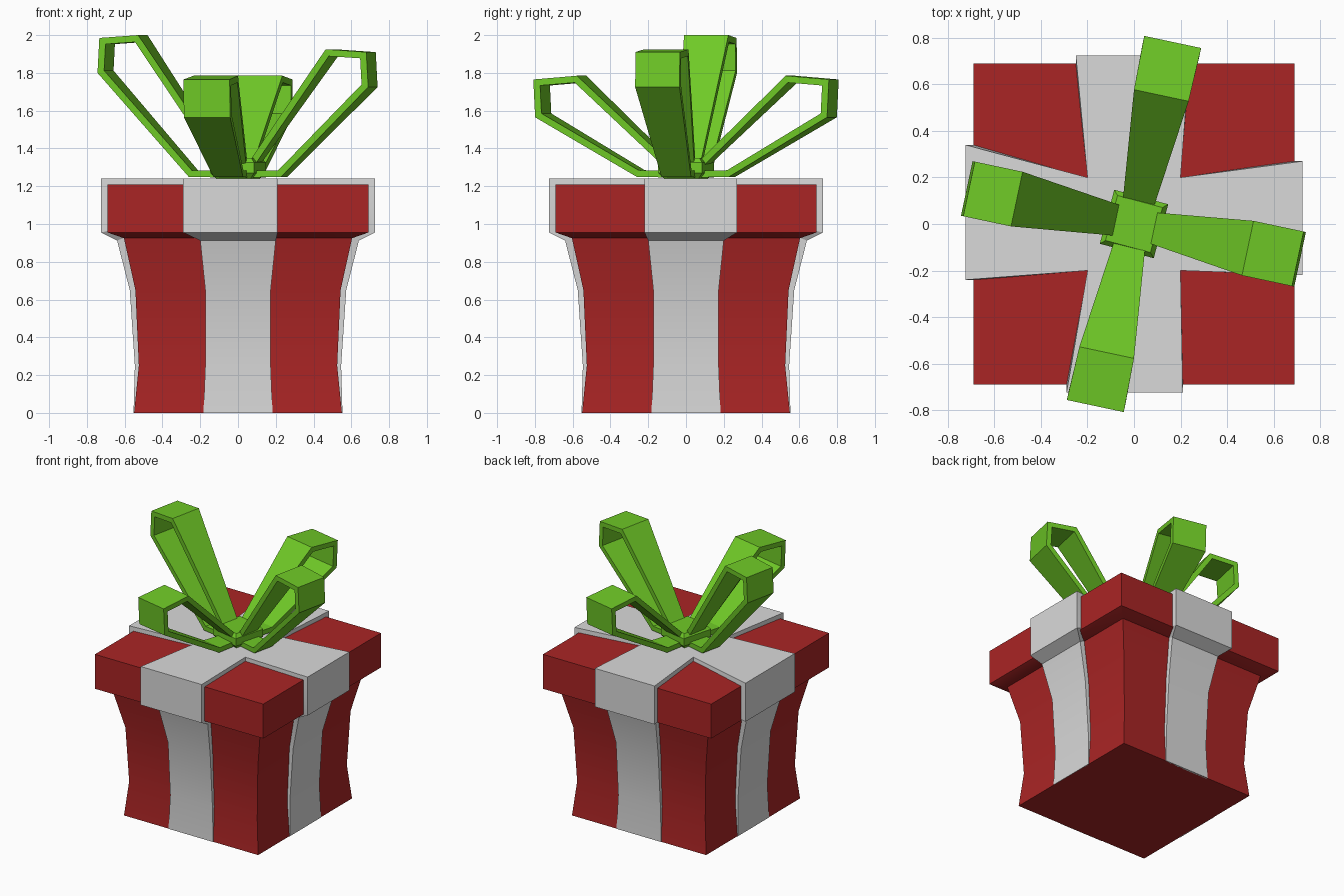
import bpy, bmesh, math
from mathutils import Matrix, Vector

if "Cube" in bpy.data.objects:
    bpy.data.objects.remove(bpy.data.objects["Cube"])


def material(name, rgb):
    m = bpy.data.materials.new(name)
    m.use_nodes = True
    m.diffuse_color = (*rgb, 1)
    m.node_tree.nodes["Principled BSDF"].inputs["Base Color"].default_value = (*rgb, 1)
    return m


RED = material("deep red", (0.40, 0.018, 0.018))
GREY = material("pale grey", (0.70, 0.70, 0.70))
GREEN = material("leaf green", (0.16, 0.59, 0.02))


def finish(name, bm, mat, smooth=True):
    bmesh.ops.remove_doubles(bm, verts=bm.verts, dist=0.0005)
    bmesh.ops.recalc_face_normals(bm, faces=bm.faces)
    mesh = bpy.data.meshes.new(name)
    bm.to_mesh(mesh)
    bm.free()
    mesh.materials.append(mat)
    ob = bpy.data.objects.new(name, mesh)
    bpy.context.collection.objects.link(ob)
    if smooth:
        bpy.ops.object.select_all(action="DESELECT")
        ob.select_set(True)
        bpy.context.view_layer.objects.active = ob
        bpy.ops.object.shade_smooth_by_angle(angle=math.radians(25))
    return ob


def square_loft(name, profile, mat, turn=0):
    """Stack of square rings given as (half width, height), capped at both ends."""
    bm = bmesh.new()
    spin = Matrix.Rotation(math.radians(turn), 3, "Z")
    rings = [[bm.verts.new(spin @ Vector((sx * h, sy * h, z)))
              for sx, sy in ((-1, -1), (1, -1), (1, 1), (-1, 1))] for h, z in profile]
    for a, b in zip(rings, rings[1:]):
        for i in range(4):
            j = (i + 1) % 4
            bm.faces.new((a[i], a[j], b[j], b[i]))
    bm.faces.new(rings[0])
    bm.faces.new(rings[-1])
    return finish(name, bm, mat)


# Box with a waisted body and an overhanging lid
square_loft("box_body", [(0.55, 0), (0.525, 0.25), (0.543, 0.65), (0.605, 0.93)], RED)
square_loft("box_lid", [(0.59, 0.92), (0.69, 0.955), (0.69, 1.21)], RED)

# Wrapping ribbon: four arms, each a closed band from the lid centre to the floor
OUTER = [(0, 1.24), (0.2, 1.24), (0.725, 1.24), (0.725, 0.955),
         (0.64, 0.912), (0.573, 0.65), (0.546, 0.25), (0.553, 0)]
INNER = [(0, 1.2), (0.2, 1.2), (0.68, 1.2), (0.68, 0.965),
         (0.585, 0.935), (0.53, 0.65), (0.515, 0.25), (0.54, 0)]
LID_ENDS = [(-0.29, 0.21), (-0.22, 0.27), (-0.24, 0.25), (-0.34, 0.24)]

bm = bmesh.new()
for k, end in enumerate(LID_ENDS):
    spin = Matrix.Rotation(k * math.pi / 2, 3, "Z")
    widths = [(0, 0), (-0.2, 0.2), end, end] + [(-w, w) for w in (0.2, 0.173, 0.173, 0.183)]
    sections = []
    for (ro, zo), (ri, zi), (u0, u1) in zip(OUTER, INNER, widths):
        corners = ((u0, -ro, zo), (u1, -ro, zo), (u1, -ri, zi), (u0, -ri, zi))
        sections.append([bm.verts.new(spin @ Vector(c)) for c in corners])
    for n, (a, b) in enumerate(zip(sections, sections[1:])):
        for i in range(4):
            j = (i + 1) % 4
            if n == 0 and i % 2:      # sides meeting the neighbouring arm stay open
                continue
            if n == 0:                # wedge reaching the centre
                bm.faces.new((a[i], b[j], b[i]))
            else:
                bm.faces.new((a[i], a[j], b[j], b[i]))
    bm.faces.new(sections[-1])
finish("wrapping_ribbon", bm, GREY)


# Bow loops: a tapering band bent along (radius, height, width) points
def bow_loop(name, path, turn):
    bm = bmesh.new()
    spin = Matrix.Rotation(math.radians(turn), 3, "Z")
    rows = [[bm.verts.new(spin @ Vector((r, s * w / 2, z))) for s in (-1, 1)]
            for r, z, w in path]
    for a, b in zip(rows, rows[1:]):
        bm.faces.new((a[0], b[0], b[1], a[1]))
    ob = finish(name, bm, GREEN, smooth=False)
    # the lowest strip must face down so the thickness grows inward
    if ob.data.polygons[0].normal.z > 0:
        ob.data.flip_normals()
    mod = ob.modifiers.new("thickness", "SOLIDIFY")
    mod.thickness = 0.035
    mod.offset = -1
    mod.use_even_offset = True


LOW = [(0.02, 1.245, 0.13), (0.25, 1.25, 0.16), (0.79, 1.565, 0.25),
       (0.80, 1.765, 0.25), (0.565, 1.785, 0.24), (0.06, 1.31, 0.13)]
MID = [(0.02, 1.245, 0.13), (0.25, 1.25, 0.16), (0.73, 1.725, 0.24),
       (0.72, 1.91, 0.24), (0.5, 1.925, 0.24), (0.06, 1.31, 0.13)]
HIGH = [(0.02, 1.245, 0.13), (0.25, 1.25, 0.16), (0.735, 1.80, 0.24),
        (0.725, 1.985, 0.24), (0.515, 2.0, 0.24), (0.06, 1.32, 0.13)]
TWIST = -12
bow_loop("bow_loop_front", LOW, -90 + TWIST)
bow_loop("bow_loop_back", LOW, 90 + TWIST)
bow_loop("bow_loop_left", MID, TWIST)
bow_loop("bow_loop_right", HIGH, 180 + TWIST)

# Knot holding the loops together
square_loft("bow_knot", [(0.09, 1.235), (0.12, 1.27), (0.12, 1.325), (0.10, 1.35)],
            GREEN, turn=-15)
